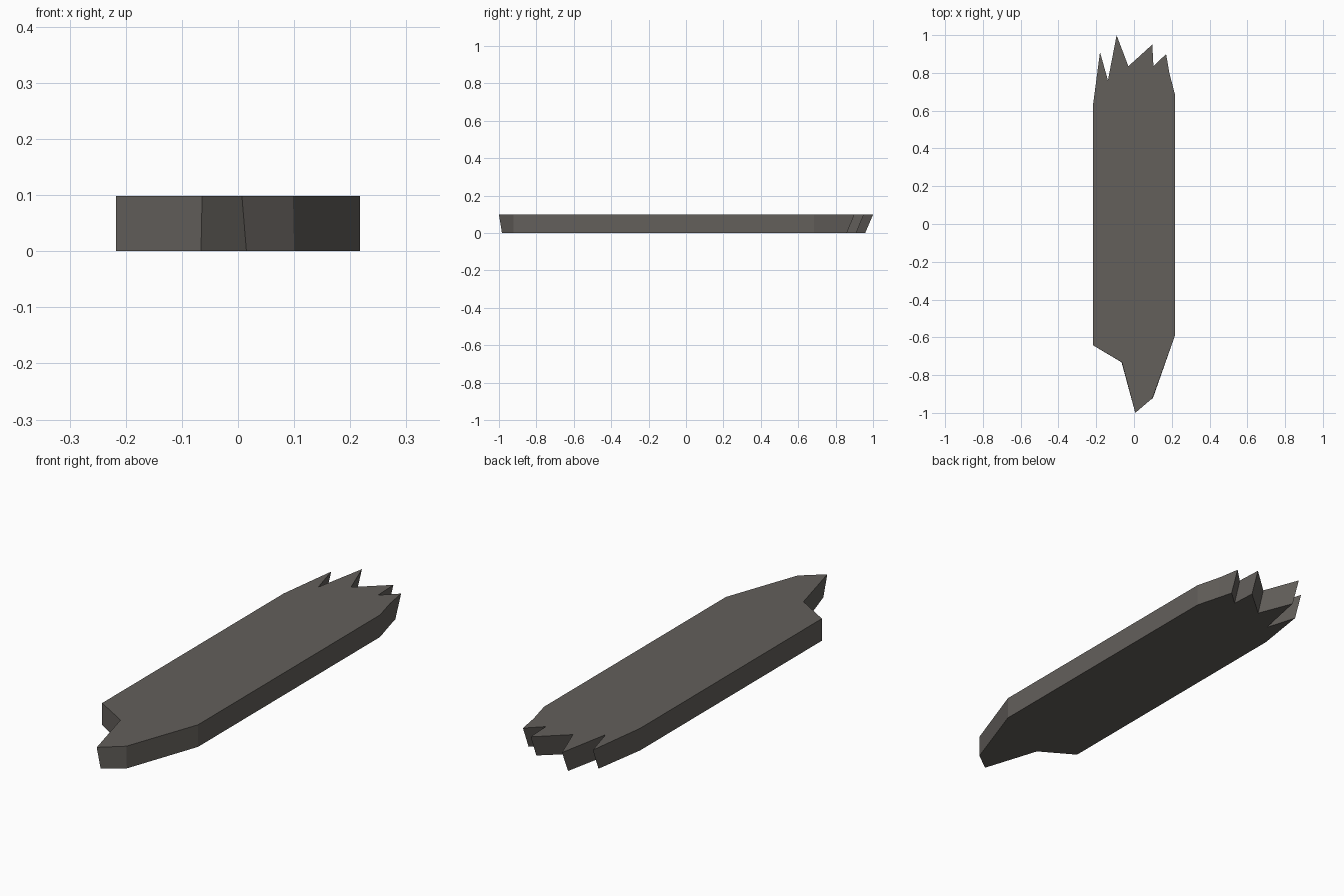
import bpy, bmesh

if "Cube" in bpy.data.objects:
    bpy.data.objects.remove(bpy.data.objects["Cube"])

HEIGHT = 0.098

# Outline of the broken plank: top x, top y, then x and y shift of the bottom edge
outline = [
    # splintered back end, left to right
    (-0.217, 0.63, 0, 0), (-0.18, 0.91, 0, -0.04), (-0.138, 0.76, 0, -0.03),
    (-0.092, 1.0, 0, -0.042), (-0.03, 0.835, 0, -0.035), (0.097, 0.95, 0, -0.04),
    (0.103, 0.835, 0, -0.035), (0.17, 0.90, 0, -0.04), (0.187, 0.80, 0, -0.005),
    (0.217, 0.685, 0, 0),
    # broken front end, right to left
    (0.217, -0.59, 0, 0), (0.098, -0.922, 0.002, 0), (0.007, -1.0, 0.008, 0.016),
    (-0.064, -0.732, -0.002, 0), (-0.217, -0.642, 0, 0),
]

wood = bpy.data.materials.new("dark grey brown wood")
wood.diffuse_color = (0.125, 0.115, 0.105, 1)
wood.use_nodes = True
wood.node_tree.nodes["Principled BSDF"].inputs["Base Color"].default_value = wood.diffuse_color

# Plank: two outlines bridged by side faces
bm = bmesh.new()
top = [bm.verts.new((x, y, HEIGHT)) for x, y, dx, dy in outline]
bottom = [bm.verts.new((x + dx, y + dy, 0)) for x, y, dx, dy in outline]
bm.faces.new(top)
bm.faces.new(bottom)
n = len(outline)
for i in range(n):
    j = (i + 1) % n
    bm.faces.new((top[i], top[j], bottom[j], bottom[i]))
bmesh.ops.recalc_face_normals(bm, faces=bm.faces[:])

mesh = bpy.data.meshes.new("broken_plank")
bm.to_mesh(mesh)
bm.free()
mesh.materials.append(wood)
plank = bpy.data.objects.new("broken_plank", mesh)
bpy.context.collection.objects.link(plank)
